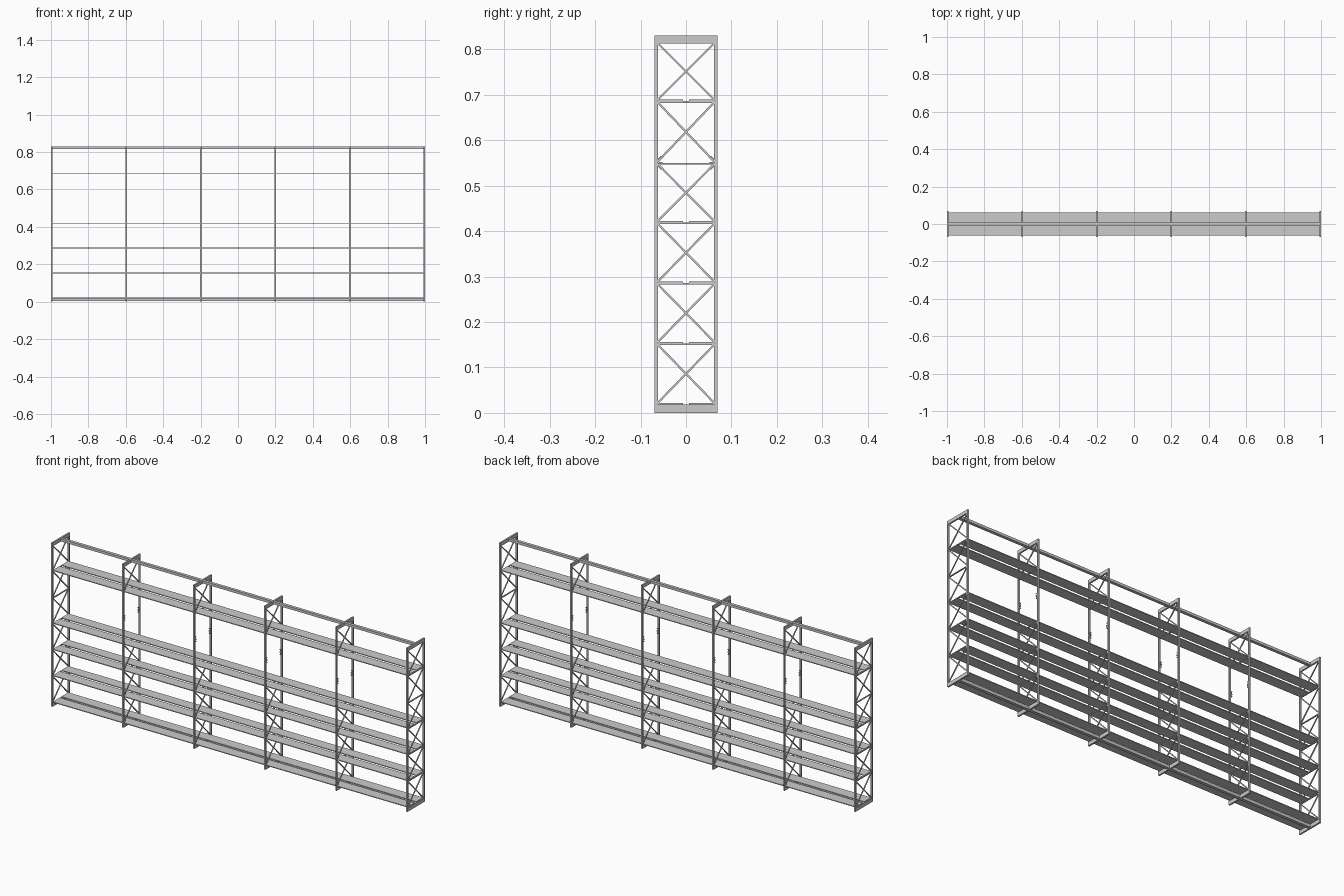
import bpy, bmesh, math
from mathutils import Matrix, Vector

if "Cube" in bpy.data.objects:
    bpy.data.objects.remove(bpy.data.objects["Cube"])

FRAMES = [-0.996, -0.598, -0.199, 0.199, 0.598, 0.996]
SHELVES = [0.022, 0.156, 0.289, 0.422, 0.689]      # top surface of each shelf
LEVELS = [0.022, 0.156, 0.289, 0.422, 0.553, 0.689, 0.813]
HX = 0.004                                          # half thickness of a frame


def add_box(bm, x0, x1, y0, y1, z0, z1):
    m = Matrix.Translation(((x0 + x1) / 2, (y0 + y1) / 2, (z0 + z1) / 2))
    m = m @ Matrix.Diagonal((x1 - x0, y1 - y0, z1 - z0, 1))
    bmesh.ops.create_cube(bm, size=1, matrix=m)


def add_brace(bm, x, a, b):
    # flat bar in the yz plane from a to b
    a, b = Vector((x, *a)), Vector((x, *b))
    d = b - a
    m = Matrix.Translation((a + b) / 2) @ Matrix.Rotation(math.atan2(d.z, d.y), 4, 'X')
    bmesh.ops.create_cube(bm, size=1, matrix=m @ Matrix.Diagonal((0.0045, d.length, 0.0045, 1)))


def finish(bm, name):
    mesh = bpy.data.meshes.new(name)
    bm.to_mesh(mesh)
    bm.free()
    ob = bpy.data.objects.new(name, mesh)
    bpy.context.collection.objects.link(ob)
    return ob


for i, x in enumerate(FRAMES):
    end = i in (0, len(FRAMES) - 1)

    # upright frame: two posts, foot beam, head beam
    bm = bmesh.new()
    for s in (-1, 1):
        add_box(bm, x - HX, x + HX, *sorted((s * 0.062, s * 0.069)), 0.0, 0.83)
    add_box(bm, x - HX, x + HX, -0.062, 0.062, 0.0, 0.018)
    add_box(bm, x - HX, x + HX, -0.062, 0.062, 0.813, 0.83)
    finish(bm, f"upright_frame_{i}")

    # diagonal braces; inner frames leave the tall bay open
    bm = bmesh.new()
    for j, (lo, hi) in enumerate(zip(LEVELS, LEVELS[1:])):
        if not end and j in (3, 4):
            continue
        for s in (-1, 1):
            add_brace(bm, x, (-s * 0.062, lo), (s * 0.062, hi - 0.006 * (j < 5)))
    finish(bm, f"cross_braces_{i}")

    # bars under the shelves, and short stubs where a shelf is absent
    bm = bmesh.new()
    for z in LEVELS[1:-1]:
        if z == 0.553 and not end:
            for s in (-1, 1):
                add_box(bm, x - 0.003, x + 0.003, *sorted((s * 0.052, s * 0.062)), z - 0.006, z - 0.001)
                add_brace(bm, x, (s * 0.062, z - 0.008), (s * 0.053, z - 0.017))
                add_brace(bm, x, (s * 0.062, z + 0.002), (s * 0.053, z + 0.011))
        else:
            add_box(bm, x - 0.003, x + 0.003, -0.062, 0.062, z - 0.007, z - 0.003)
    finish(bm, f"shelf_bars_{i}")

# paired shelf boards with a central slot, one pair per bay
for k, z in enumerate(SHELVES):
    bm = bmesh.new()
    for a, b in zip(FRAMES, FRAMES[1:]):
        for s in (-1, 1):
            add_box(bm, a, b, *sorted((s * 0.007, s * 0.062)), z - 0.004, z)
    finish(bm, f"shelf_boards_{k}")

# long rails along the centre, top and bottom
for name, z0, z1 in (("bottom_rail", 0.003, 0.017), ("top_rail", 0.816, 0.829)):
    bm = bmesh.new()
    for a, b in zip(FRAMES, FRAMES[1:]):
        add_box(bm, a, b, -0.0075, 0.0075, z0, z1)
    finish(bm, name)
